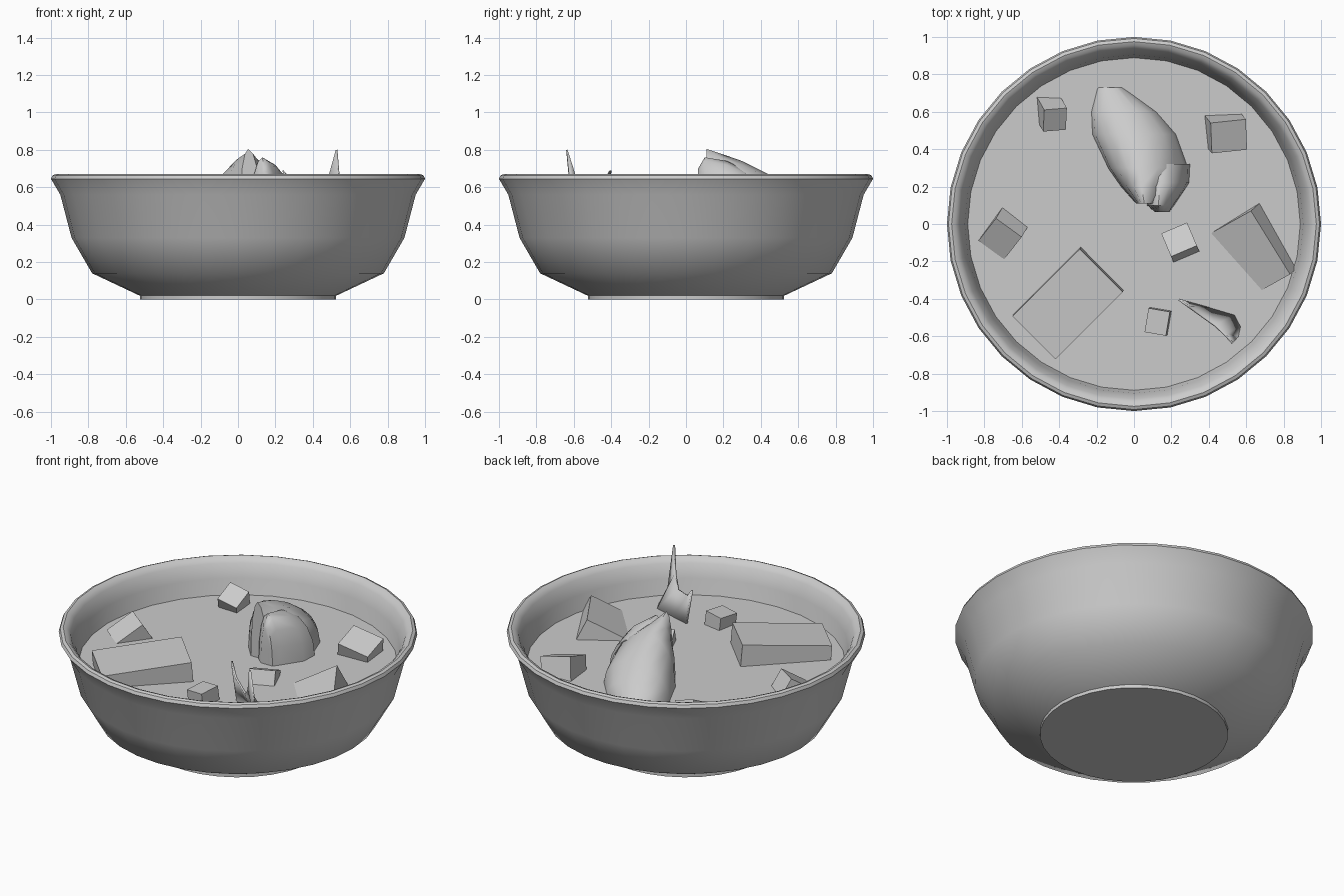
import bpy, bmesh, math
from mathutils import Vector

if "Cube" in bpy.data.objects:
    bpy.data.objects.remove(bpy.data.objects["Cube"])

SOUP_Z = 0.465
SEGS = 32


def finish(name, bm, smooth=None):
    bmesh.ops.recalc_face_normals(bm, faces=bm.faces)
    me = bpy.data.meshes.new(name)
    bm.to_mesh(me)
    bm.free()
    ob = bpy.data.objects.new(name, me)
    bpy.context.collection.objects.link(ob)
    if smooth:
        bpy.ops.object.select_all(action='DESELECT')
        ob.select_set(True)
        bpy.context.view_layer.objects.active = ob
        bpy.ops.object.shade_smooth_by_angle(angle=math.radians(smooth))
    return ob


def lathe(name, profile, smooth=None):
    bm = bmesh.new()
    vs = [bm.verts.new((r, 0, z)) for r, z in profile]
    es = [bm.edges.new(p) for p in zip(vs, vs[1:])]
    bmesh.ops.spin(bm, geom=vs + es, cent=(0, 0, 0), axis=(0, 0, 1),
                   angle=math.tau, steps=SEGS, use_duplicate=False)
    bmesh.ops.remove_doubles(bm, verts=bm.verts, dist=1e-4)
    return finish(name, bm, smooth)


def chunk(name, corner, u, v, size):
    """Box hanging from its top corner along u, v and down; cut just under the soup."""
    u = Vector(u).normalized()
    v = Vector(v)
    v = (v - u * v.dot(u)).normalized()
    w = u.cross(v)
    if w.z > 0:
        w = -w
    bm = bmesh.new()
    bmesh.ops.create_cube(bm, size=1)
    for p in bm.verts:
        a, b, c = (t + 0.5 for t in p.co)
        p.co = Vector(corner) + u * a * size[0] + v * b * size[1] + w * c * size[2]
    cut = bmesh.ops.bisect_plane(bm, geom=bm.verts[:] + bm.edges[:] + bm.faces[:],
                                 plane_co=(0, 0, SOUP_Z - 0.005), plane_no=(0, 0, 1),
                                 clear_inner=True)
    bmesh.ops.contextual_create(
        bm, geom=[e for e in cut['geom_cut'] if isinstance(e, bmesh.types.BMEdge)])
    finish(name, bm)


def skin(bm, rows):
    for a, b in zip(rows, rows[1:]):
        for i in range(len(a) - 1):
            bm.faces.new((a[i], a[i + 1], b[i + 1], b[i]))


def shell(name, sections, n=8):
    """Loft of arches; each section is y, left x, right x, peak x, peak z."""
    bm = bmesh.new()
    rows = []
    for y, xl, xr, xp, zp in sections:
        row = []
        for i in range(n + 1):
            t = math.pi * i / n
            c = math.cos(t)
            x = xp + c * ((xr - xp) if c > 0 else (xp - xl))
            z0 = SOUP_Z - 0.01
            row.append(bm.verts.new((x, y, z0 + (zp - z0) * math.sin(t) ** 0.95)))
        rows.append(row)
    skin(bm, rows)
    bm.faces.new(rows[0])
    bm.faces.new(rows[-1])
    finish(name, bm, 45)


# Bowl: foot, outer wall, flared rim, inner wall
lathe("bowl", [(0, 0), (0.525, 0), (0.525, 0.02), (0.78, 0.14), (0.89, 0.33),
               (0.95, 0.56), (1.0, 0.645), (0.992, 0.663), (0.975, 0.67),
               (0.955, 0.662), (0.935, 0.64), (0.905, 0.56), (0.885, 0.44),
               (0.84, 0.33), (0.74, 0.18), (0.5, 0.07), (0, 0.06)], 35)

# Soup surface
bm = bmesh.new()
bmesh.ops.create_circle(bm, cap_ends=True, segments=SEGS, radius=0.893)
bmesh.ops.translate(bm, verts=bm.verts, vec=(0, 0, SOUP_Z))
finish("soup", bm)

# Floating slabs
chunk("slab_left", (-0.29, -0.135, 0.595), (0.23, -0.23, -0.01),
      (-0.355, -0.365, -0.045), (0.325, 0.51, 0.3))
chunk("slab_right", (0.625, 0.07, 0.585), (0.21, -0.34, -0.035),
      (-0.22, -0.11, -0.12), (0.40, 0.4, 0.2))

# Floating cubes
chunk("cube_back_left", (-0.48, 0.61, 0.595), (0.12, 0.01, -0.03),
      (-0.017, -0.115, -0.055), (0.125, 0.13, 0.2))
chunk("cube_back_right", (0.41, 0.54, 0.595), (0.19, 0.02, -0.04),
      (0.007, -0.16, -0.05), (0.193, 0.17, 0.2))
chunk("cube_left", (-0.738, 0.03, 0.57), (0.138, -0.1, -0.01),
      (-0.086, -0.113, -0.09), (0.17, 0.18, 0.18))
chunk("cube_centre", (0.198, -0.174, 0.545), (0.139, 0.059, 0),
      (-0.064, 0.13, -0.06), (0.15, 0.145, 0.15))
chunk("cube_front", (0.078, -0.45, 0.54), (0.115, -0.02, 0.01),
      (-0.032, -0.125, -0.01), (0.116, 0.13, 0.15))

# Clam: large valve and the smaller one peeking out below it
shell("clam_large_valve", [(0.73, -0.2, -0.06, -0.12, 0.475), (0.6, -0.23, 0.12, -0.04, 0.575),
                           (0.48, -0.225, 0.225, 0, 0.65), (0.3, -0.14, 0.29, 0.03, 0.74),
                           (0.2, -0.07, 0.2, 0.04, 0.775), (0.11, 0.01, 0.12, 0.055, 0.805)])
shell("clam_small_valve", [(0.32, 0, 0.30, 0.12, 0.69), (0.22, 0.05, 0.295, 0.14, 0.74),
                           (0.10, 0.07, 0.215, 0.13, 0.76), (0.065, 0.11, 0.19, 0.14, 0.70)])

# Open half shell standing in the soup: rim curve and waterline curve
rim = [(0.527, -0.637, 0.80), (0.485, -0.59, 0.65), (0.433, -0.543, 0.59),
       (0.30, -0.447, 0.62), (0.24, -0.404, 0.69)]
base = [(0.555, -0.605, 0.46), (0.567, -0.553, 0.46), (0.535, -0.49, 0.46),
        (0.40, -0.45, 0.46), (0.29, -0.42, 0.46)]
bm = bmesh.new()
skin(bm, [[bm.verts.new(p) for p in row] for row in (rim, base)])
half = finish("half_shell", bm, 40)
mod = half.modifiers.new("thickness", 'SOLIDIFY')
mod.thickness = 0.012
mod.offset = 0
